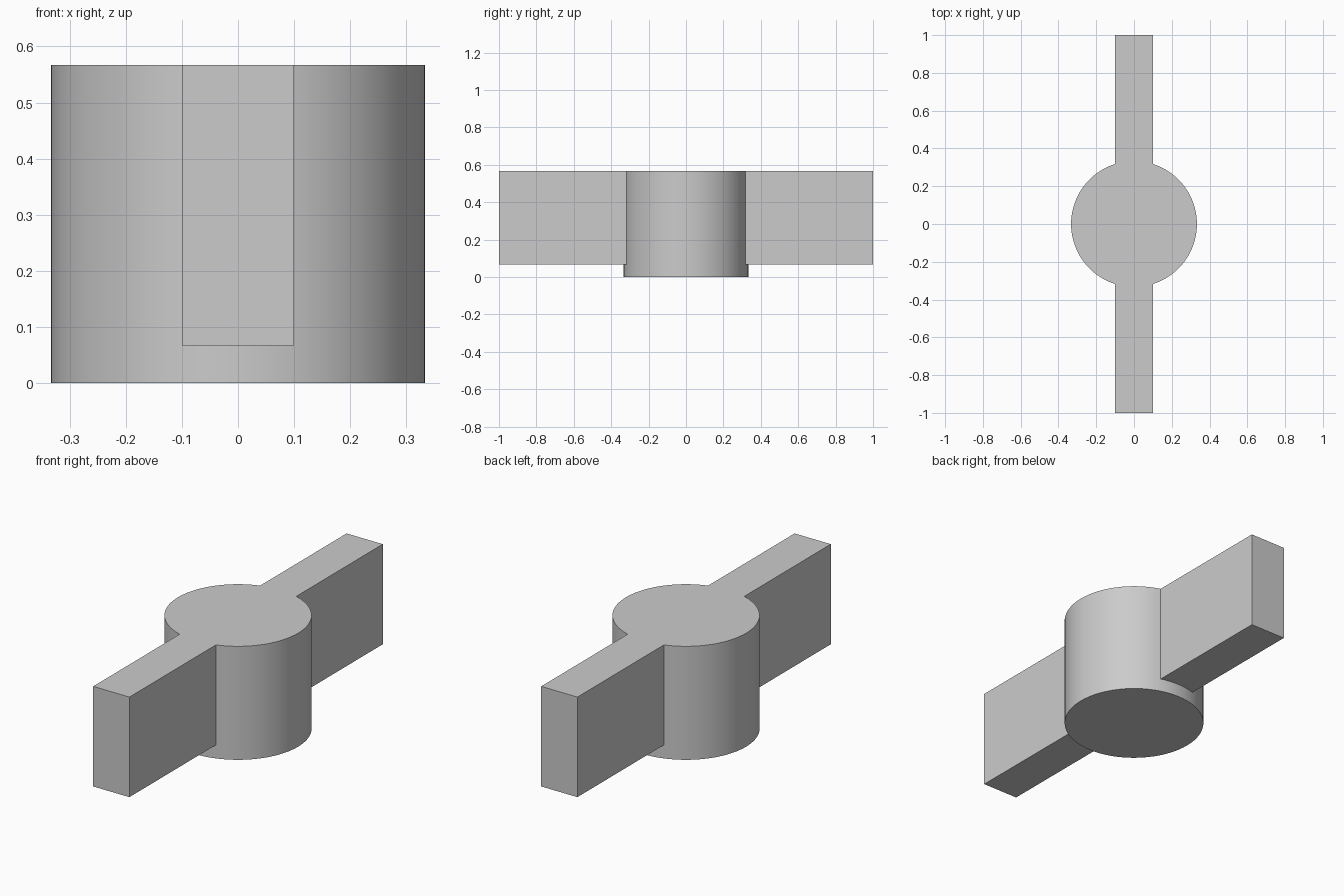
import bpy
from math import radians

cube = bpy.data.objects.get("Cube")
if cube:
    bpy.data.objects.remove(cube, do_unlink=True)

RADIUS, TOP, ARM_BOTTOM, ARM_WIDTH = 0.333, 0.567, 0.067, 0.2

grey = bpy.data.materials.new("plain grey")
grey.use_nodes = True
colour = (0.6, 0.6, 0.6, 1)
grey.diffuse_color = colour
grey.node_tree.nodes["Principled BSDF"].inputs["Base Color"].default_value = colour

# Crossbar: one long block that passes through the hub
bpy.ops.mesh.primitive_cube_add(size=1, location=(0, 0, (TOP + ARM_BOTTOM) / 2))
crossbar = bpy.context.object
crossbar.name = "crossbar"
crossbar.scale = (ARM_WIDTH, 2, TOP - ARM_BOTTOM)
bpy.ops.object.transform_apply(location=True, rotation=False, scale=True)
crossbar.data.materials.append(grey)

# Round hub, flush with the crossbar on top and deeper below
bpy.ops.mesh.primitive_cylinder_add(vertices=96, radius=RADIUS, depth=TOP,
                                    location=(0, 0, TOP / 2))
hub = bpy.context.object
hub.name = "hub_with_arms"
bpy.ops.object.transform_apply(location=True, rotation=False, scale=True)
hub.data.materials.append(grey)

# Join both into one solid
union = hub.modifiers.new("join_arms", "BOOLEAN")
union.operation = "UNION"
union.solver = "EXACT"
union.object = crossbar
bpy.ops.object.modifier_apply(modifier=union.name)
bpy.data.objects.remove(crossbar, do_unlink=True)

# Round the hub wall, keep the corners crisp
bpy.ops.object.shade_smooth_by_angle(angle=radians(30))
